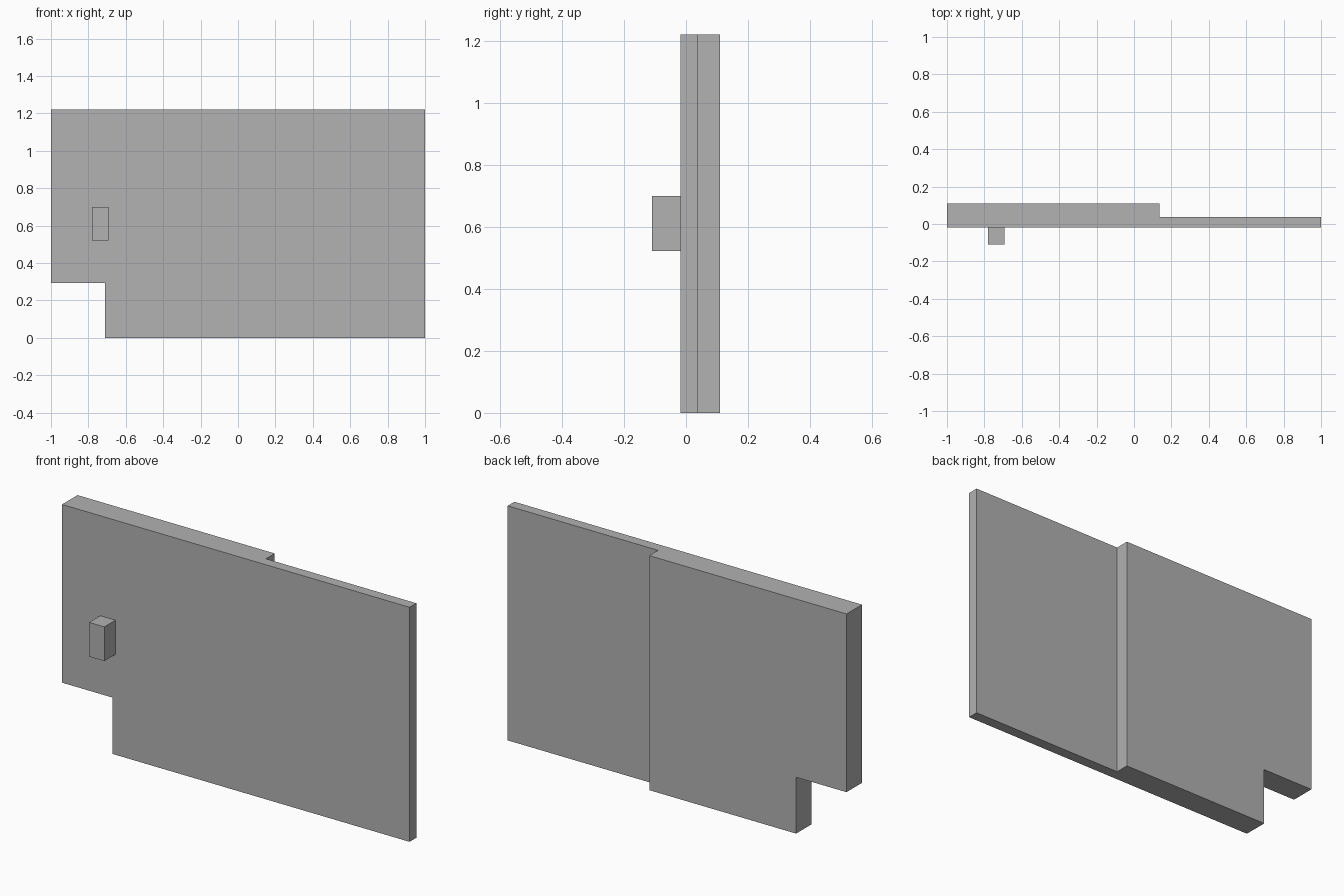
import bpy
import bmesh

cube = bpy.data.objects.get("Cube")
if cube:
    bpy.data.objects.remove(cube, do_unlink=True)

# Single plain grey
GREY = (0.445, 0.445, 0.445, 1.0)
grey = bpy.data.materials.new("plain_grey")
grey.use_nodes = True
grey.diffuse_color = GREY
grey.node_tree.nodes["Principled BSDF"].inputs["Base Color"].default_value = GREY


def extrude_plan(name, plan, bottom, top):
    """Solid made by raising a plan outline (x, y) from bottom to top."""
    bm = bmesh.new()
    base = bm.faces.new([bm.verts.new((x, y, bottom)) for x, y in plan])
    raised = bmesh.ops.extrude_face_region(bm, geom=[base])["geom"]
    verts = [v for v in raised if isinstance(v, bmesh.types.BMVert)]
    bmesh.ops.translate(bm, verts=verts, vec=(0, 0, top - bottom))
    bmesh.ops.recalc_face_normals(bm, faces=bm.faces)
    mesh = bpy.data.meshes.new(name)
    bm.to_mesh(mesh)
    bm.free()
    mesh.materials.append(grey)
    obj = bpy.data.objects.new(name, mesh)
    bpy.context.collection.objects.link(obj)
    return obj


def rectangle(x0, x1, y0, y1):
    return [(x0, y0), (x1, y0), (x1, y1), (x0, y1)]


FRONT, STEP, BACK = -0.018, 0.037, 0.109

# Panel: thick on the right, stepping down to thin on the left
panel = extrude_plan("panel", [
    (-1, FRONT), (1, FRONT), (1, STEP),
    (0.135, STEP), (0.135, BACK), (-1, BACK),
], 0, 1.22)

# Corner notch cut from the bottom of the thick end
cutter = extrude_plan("notch_cutter", rectangle(-1.2, -0.71, -0.3, 0.3), -0.2, 0.293)
cutter.hide_render = True
cutter.hide_set(True)
notch = panel.modifiers.new("notch", "BOOLEAN")
notch.operation = "DIFFERENCE"
notch.solver = "EXACT"
notch.object = cutter
bpy.context.view_layer.objects.active = panel
bpy.ops.object.modifier_apply(modifier=notch.name)
bpy.data.objects.remove(cutter, do_unlink=True)

# Small block handle on the front face
extrude_plan("handle", rectangle(-0.78, -0.693, -0.109, FRONT), 0.522, 0.70)
